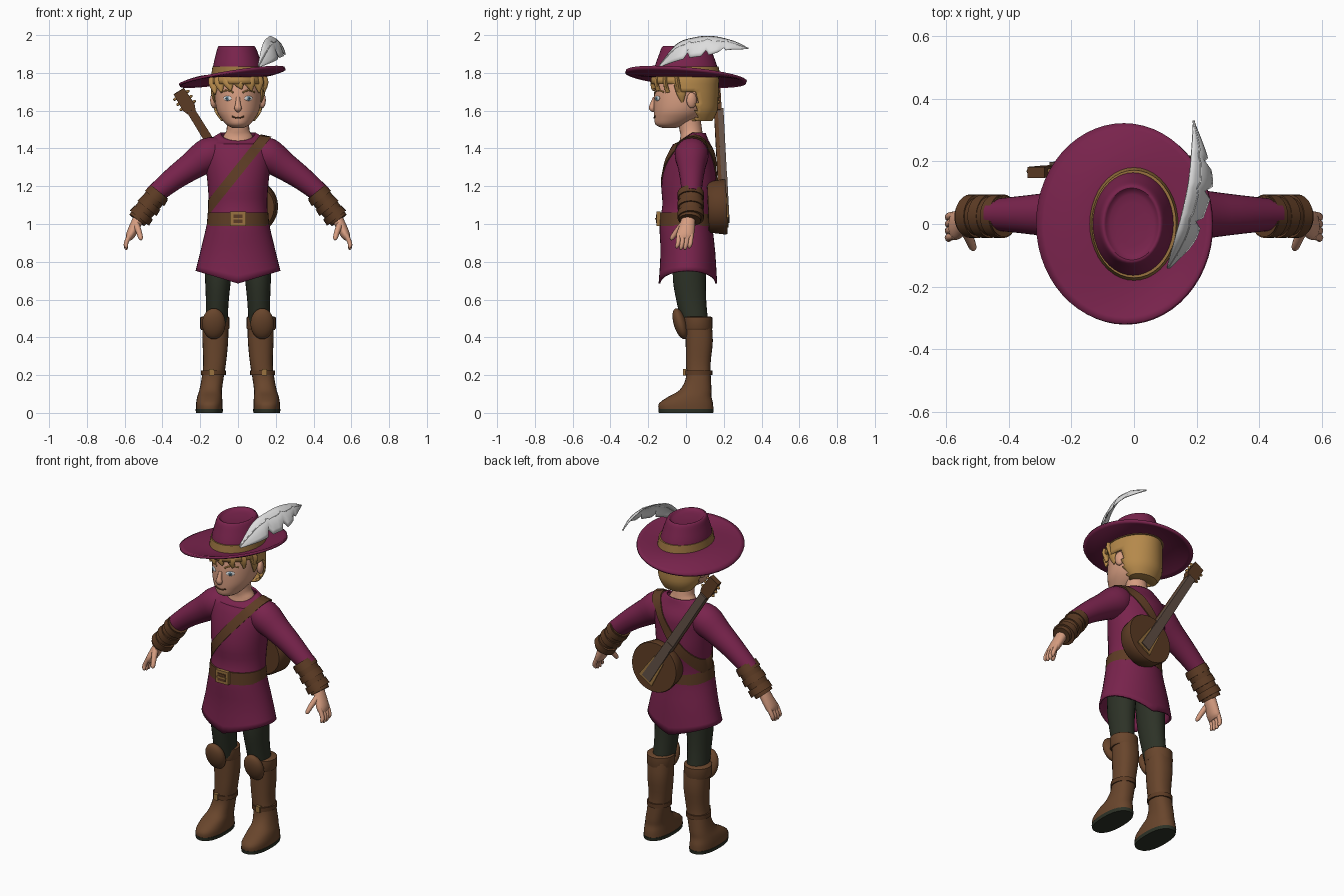
import bpy, bmesh, math
from math import sin, cos, pi
from mathutils import Vector, Matrix
from mathutils.bvhtree import BVHTree

cube = bpy.data.objects.get("Cube")
if cube:
    bpy.data.objects.remove(cube)


def material(name, r, g, b):
    m = bpy.data.materials.new(name)
    m.use_nodes = True
    m.diffuse_color = (r, g, b, 1)
    m.node_tree.nodes["Principled BSDF"].inputs["Base Color"].default_value = (r, g, b, 1)
    return m


PLUM = material("plum cloth", .19, .017, .073)
SKIN = material("skin", .68, .34, .22)
HAIR = material("blond hair", .46, .25, .07)
LEATHER = material("dark leather", .11, .045, .018)
BOOT = material("boot leather", .14, .06, .025)
GREEN = material("dark green cloth", .026, .032, .02)
TAN = material("tan trim", .32, .17, .05)
WHITE = material("feather white", .72, .72, .72)
WOOD = material("grey wood", .12, .08, .06)
BLUE = material("iris blue", .1, .2, .28)
made = []


def finish(bm, name, mat, solid=0):
    bmesh.ops.recalc_face_normals(bm, faces=bm.faces)
    mesh = bpy.data.meshes.new(name)
    bm.to_mesh(mesh)
    bm.free()
    mesh.materials.append(mat)
    ob = bpy.data.objects.new(name, mesh)
    bpy.context.collection.objects.link(ob)
    if solid:
        mod = ob.modifiers.new("thickness", "SOLIDIFY")
        mod.thickness, mod.offset = solid, 0
    made.append(ob)
    return ob


def smooth_rows(rows, sub):
    """Catmull-Rom interpolation of equal-length rows."""
    rows = [Vector(r) for r in rows]
    out = []
    for i in range(len(rows) - 1):
        a, b, c = rows[max(i - 1, 0)], rows[i], rows[i + 1]
        d = rows[min(i + 2, len(rows) - 1)]
        for k in range(sub):
            t = k / sub
            out.append(b + (c - a) * t / 2 + (a * 2 - b * 5 + c * 4 - d) * t * t / 2
                       + (b * 3 - a - c * 3 + d) * t ** 3 / 2)
    return out + [rows[-1]]


def bridge(bm, rings, closed=True):
    for low, high in zip(rings, rings[1:]):
        n = len(low)
        for i in range(n if closed else n - 1):
            j = (i + 1) % n
            bm.faces.new((low[i], low[j], high[j], high[i]))


def tube(name, rows, mat, sub=3, n=24, axis=None, ref=(0, 1, 0), caps=True,
         power=1, edit=None, solid=0):
    """Loft of rows (x, y, z, radius a, radius b); axis fixes the ring normal."""
    rows = smooth_rows([r if len(r) > 4 else (*r, r[-1]) for r in rows], sub)
    bm, rings = bmesh.new(), []
    for i, r in enumerate(rows):
        c = Vector(r[:3])
        t = axis or Vector(rows[min(i + 1, len(rows) - 1)][:3]) - Vector(rows[max(i - 1, 0)][:3])
        a = Vector(ref).cross(Vector(t)).normalized()
        b = Vector(t).cross(a).normalized()
        ring = []
        for k in range(n):
            u, v = cos(2 * pi * k / n), sin(2 * pi * k / n)
            u, v = (math.copysign(abs(q) ** power, q) for q in (u, v))
            ring.append(bm.verts.new(c + a * u * max(r[3], .001) + b * v * max(r[4], .001)))
        rings.append(ring)
    bridge(bm, rings)
    if caps:
        bm.faces.new(rings[0])
        bm.faces.new(rings[-1])
    if edit:
        edit(bm)
    return finish(bm, name, mat, solid)


def ball(name, loc, size, mat, rot=Matrix()):
    bm = bmesh.new()
    m = Matrix.Translation(loc) @ rot @ Matrix.Diagonal((*size, 1))
    bmesh.ops.create_uvsphere(bm, u_segments=20, v_segments=12, radius=1, matrix=m)
    return finish(bm, name, mat)


def plate(name, outline, y, depth, mat):
    """Prism of an x-z outline, extruded from y towards the back."""
    bm = bmesh.new()
    rings = [[bm.verts.new((x, v, z)) for x, z in outline] for v in (y, y + depth)]
    bridge(bm, rings)
    for ring in rings:
        bm.faces.new(ring)
    return finish(bm, name, mat)


def rect(x, z, w, h):
    return [(x - w, z - h), (x + w, z - h), (x + w, z + h), (x - w, z + h)]


def tree_of(*obs):
    verts, polys = [], []
    for ob in obs:
        base = len(verts)
        verts += [v.co.copy() for v in ob.data.vertices]
        polys += [[base + i for i in p.vertices] for p in ob.data.polygons]
    return BVHTree.FromPolygons(verts, polys)


def front(tree, x, z):
    return tree.ray_cast(Vector((x, -1, z)), Vector((0, 1, 0)))[:2]


# Tunic with pointed hem and dipped neckline
def shape_tunic(bm):
    for v in bm.verts:
        x, y, z = v.co
        if z < .85:
            v.co.z += (.85 - z) / .13 * (abs(x) * .3 - .035)
        elif z > 1.42:
            v.co.z -= (z - 1.42) * max(0, .035 - y) * 11


Z = (0, 0, 1)
tunic = tube("tunic", [(0, .01, .72, .22, .15), (0, .01, .85, .195, .14), (0, 0, 1, .16, .135),
                       (0, .01, 1.1, .15, .13), (0, .015, 1.2, .155, .14), (0, .02, 1.3, .165, .13),
                       (0, .03, 1.38, .17, .115), (0, .03, 1.44, .15, .085), (0, .035, 1.48, .09, .065)],
             PLUM, n=40, axis=Z, caps=False, edit=shape_tunic, solid=.01)
tube("neck", [(0, .02, 1.38, .09, .07), (0, .03, 1.46, .08, .06), (0, .025, 1.5, .06, .06),
              (0, .01, 1.6, .06, .06)], SKIN, axis=Z)
sleeves = []

# Limbs, mirrored left and right
for s, side in ((1, "left"), (-1, "right")):
    def limb(name, rows, mat, **kw):
        return tube(side + "_" + name, [(r[0] * s, *r[1:]) for r in rows], mat, **kw)

    sleeves.append(limb("sleeve", [(.07, .03, 1.4, .06), (.15, .03, 1.37, .09), (.24, .03, 1.31, .075),
                                   (.34, .03, 1.24, .062), (.45, .03, 1.15, .05)], PLUM))
    limb("bracer", [(.415, .025, 1.17, .058, .066), (.48, .025, 1.09, .055, .062),
                    (.535, .02, 1.02, .05, .058)], LEATHER)
    for k in range(3):
        x, z = .43 + k * .04, 1.15 - k * .052
        limb("bracer_band", [(x - .012, .025, z + .015, .06, .07), (x + .012, .025, z - .015, .065, .07)],
             LEATHER, sub=1)
    limb("palm", [(.52, .015, 1.04, .03, .035), (.55, .005, .98, .028, .042), (.57, -.005, .94, .024, .046),
                  (.58, -.005, .92, .015, .04)], SKIN)
    for k in range(4):
        y = .028 - k * .022
        tip = .86 + .008 * abs(k - 1.5)
        limb("finger", [(.572, y, .945, .013), (.592, y - .004, .9, .012), (.592, y - .01, tip + .01, .01),
                        (.588, y - .012, tip, .004)], SKIN, n=10)
    limb("thumb", [(.54, -.015, 1, .018), (.525, -.05, .96, .015), (.515, -.075, .925, .012),
                   (.515, -.08, .915, .004)], SKIN, n=10)
    limb("trouser", [(.1, .02, .84, .08, .09), (.106, .018, .7, .068, .087), (.11, .03, .58, .06, .078),
                     (.115, .05, .46, .058, .07)], GREEN, axis=Z)
    limb("boot", [(.152, 0, .015, .07, .145), (.152, 0, .05, .07, .143), (.15, .02, .085, .066, .115),
                  (.145, .05, .12, .06, .085), (.135, .065, .18, .058, .067), (.124, .065, .26, .06, .065),
                  (.12, .07, .38, .068, .072), (.12, .065, .48, .068, .07)], BOOT, axis=Z, power=.85)
    limb("sole", [(.152, 0, 0, .07, .144), (.152, 0, .02, .073, .147)], GREEN, sub=1, axis=Z, power=.85)
    limb("boot_cuff", [(.123, .062, .44, .072, .074), (.123, .062, .45, .078, .078),
                       (.123, .062, .505, .077, .077), (.123, .062, .51, .07, .07)], BOOT, sub=1, axis=Z)
    limb("ankle_strap", [(.13, .065, .2, .066, .074), (.13, .065, .225, .066, .074)], LEATHER, sub=1, axis=Z)
    plate(side + "_ankle_buckle", rect(.14 * s, .215, .013, .018), -.016, .02, TAN)
    ball(side + "_knee_guard", (.128 * s, -.03, .472), (.062, .035, .085), BOOT, Matrix.Rotation(.3, 4, "X"))

# Belt, buckle and collar seam
tube("belt", [(0, 0, .99, .166, .143), (0, 0, 1.06, .16, .14)], LEATHER, sub=1, n=40, axis=Z)
plate("belt_buckle", rect(0, 1.028, .042, .038), -.156, .02, TAN)
plate("buckle_hole", rect(0, 1.028, .025, .022), -.16, .005, LEATHER)
plate("buckle_pin", rect(0, 1.028, .03, .005), -.163, .005, TAN)
body_tree = tree_of(tunic, *sleeves)
corners = [(-.045, 1.39), (.045, 1.39), (.015, 1.29), (-.015, 1.29), (-.045, 1.39)]
for (ax, az), (bx, bz) in zip(corners, corners[1:]):
    hits = [front(body_tree, ax + (bx - ax) * k / 4, az + (bz - az) * k / 4)[0] for k in range(5)]
    tube("collar_seam", [(*h, .004) for h in hits], PLUM, sub=1, n=6, ref=(0, 1, .1))

# Shoulder strap wrapped around the torso in a slanted plane
up = Vector((.285, 0, .355)).normalized()
across = Vector((up.z, 0, -up.x))
bm, rings = bmesh.new(), []
for k in range(49):
    a = 2 * pi * k / 48
    d = up * cos(a) + Vector((0, 1, 0)) * sin(a)
    edges = []
    for w in (-.026, .026):
        origin = Vector((-.01, .015, 1.27)) + across * w
        hit = body_tree.ray_cast(origin + d * .32, -d)[0] or origin + d * .2
        edges += [hit - d * .005, hit + d * .012]
    rings.append([bm.verts.new(edges[i]) for i in (0, 1, 3, 2)])
bridge(bm, rings)
finish(bm, "shoulder_strap", LEATHER)

# Head and face
head = tube("head", [(0, -.09, 1.507, .025, .03), (0, -.08, 1.525, .06, .08), (0, -.05, 1.56, .09, .118),
                     (0, -.03, 1.6, .112, .14), (0, -.01, 1.66, .122, .16), (0, 0, 1.72, .122, .165),
                     (0, 0, 1.79, .11, .15)], SKIN, n=36, axis=Z)
face = tree_of(head)
tube("nose", [(0, -.165, 1.67, .01), (0, -.176, 1.635, .014), (0, -.18, 1.612, .02, .016),
              (0, -.165, 1.6, .01)], SKIN, n=14)
tube("mouth", [(*front(face, k * .016, 1.562 + .002 * k * k)[0], .004) for k in (-2, -1, 0, 1, 2)],
     LEATHER, n=8, ref=(0, 0, 1))
for s, side in ((1, "left"), (-1, "right")):
    p, normal = front(face, .055 * s, 1.665)
    turn = (normal if normal.y < 0 else -normal).to_track_quat("-Y", "Z").to_matrix().to_4x4()
    ball(side + "_eye", p, (.025, .005, .013), WHITE, turn)
    ball(side + "_iris", p, (.011, .008, .012), BLUE, turn)
    ball(side + "_pupil", p, (.005, .0095, .006), GREEN, turn)
    tube(side + "_eyebrow", [(*front(face, s * x, z)[0], .005) for x, z in
                             ((.025, 1.695), (.055, 1.708), (.088, 1.698))], HAIR, n=8, ref=(0, 0, 1))
    ball(side + "_ear", (.128 * s, .03, 1.655), (.018, .028, .042), SKIN, Matrix.Rotation(.35 * s, 4, "Z"))


# Hair shell cut away around the face, with fringe locks
def cut_hair(bm):
    gone = []
    for f in bm.faces:
        x, y, z = f.calc_center_median()
        limit = -1 if z > 1.745 else -.05 if z > 1.69 else .055
        if y < limit:
            gone.append(f)
    bmesh.ops.delete(bm, geom=gone, context="FACES")


tube("hair", [(0, .075, 1.55, .085, .06), (0, .045, 1.6, .12, .115), (0, .015, 1.66, .134, .15),
              (0, -.005, 1.72, .138, .172), (0, -.005, 1.78, .132, .172), (0, 0, 1.8, .1, .14)],
     HAIR, n=40, axis=Z, edit=cut_hair, solid=.012)
for k in range(7):
    a = (k - 3) * .42
    rim = [(sin(a + q) * r, -cos(a + q) * (r + .038), z, w, .012) for q, r, z, w in
           ((0, .125, 1.78, .03), (.06, .138, 1.745, .028), (.14, .135, 1.715 - .01 * abs(k - 3), .004))]
    tube("fringe_lock", rim, HAIR, n=10)
for s in (1, -1):
    tube("side_lock", [(.125 * s, -.03, 1.74, .015, .035), (.13 * s, -.025, 1.69, .012, .025),
                       (.122 * s, -.02, 1.645, .004, .006)], HAIR, n=12)

# Hat: wavy tilted brim, crown with dent, band
bm, rings = bmesh.new(), []
for k in range(9):
    t = k / 8
    ring = []
    for i in range(56):
        c, d = cos(2 * pi * i / 56), sin(2 * pi * i / 56)
        z = 1.785 + t * t * (.045 * c - .028 * d - .006)
        ring.append(bm.verts.new((-.005 - .025 * t + c * (.12 + .16 * t), d * (.16 + .16 * t), z)))
    rings.append(ring)
bridge(bm, rings)
finish(bm, "hat_brim", PLUM, solid=.014)
tube("hat_crown", [(0, 0, 1.78, .135, .175), (-.003, 0, 1.84, .128, .163), (-.005, 0, 1.9, .112, .142),
                   (-.007, 0, 1.935, .1, .128), (-.007, 0, 1.943, .088, .115), (-.007, 0, 1.93, .07, .095),
                   (-.007, 0, 1.925, .01, .01)], PLUM, n=40, axis=Z)
tube("hat_band", [(0, 0, 1.775, .144, .184), (0, 0, 1.835, .135, .172)], TAN, sub=1, n=40, axis=Z)

# Feather: curved strip between two edges, with notches on the lower edge
top = smooth_rows([(.105, -.14, 1.84), (.13, -.05, 1.95), (.155, .04, 1.985), (.175, .14, 1.993),
                   (.185, .25, 1.968), (.19, .33, 1.93)], 5)
low = smooth_rows([(.115, -.14, 1.83), (.19, -.06, 1.86), (.22, .02, 1.88), (.25, .12, 1.895),
                   (.235, .21, 1.92), (.19, .33, 1.926)], 5)
bm, rings, quill = bmesh.new(), [], []
for i, (a, b) in enumerate(zip(top, low)):
    reach = .72 if i in (9, 14, 19) else 1
    bend = Vector((.1, 0, .08)) * (b - a).length
    row = [a.lerp(b, k / 6 * reach) + bend * sin(pi * k / 6) for k in range(7)]
    quill.append((*row[2], .004))
    rings.append([bm.verts.new(v) for v in row])
bridge(bm, rings, closed=False)
finish(bm, "feather", WHITE, solid=.005)
tube("feather_quill", quill, WHITE, sub=1, n=8, ref=(1, 0, 0))

# Round lute slung on the back, built upright and then tilted
start = len(made)
tube("lute_body", [(0, -.05, 0, .125), (0, -.04, 0, .135), (0, .04, 0, .148), (0, .048, 0, .144)],
     LEATHER, sub=1, n=40, axis=(0, 1, 0), ref=Z)
plate("lute_bridge", [(-.05, -.1), (.05, -.1), (.035, .06), (-.035, .06)], .046, .009, TAN)
plate("lute_strings", [(-.03, -.085), (.03, -.085), (.024, .2), (-.024, .2)], .052, .009, WOOD)
plate("lute_neck", [(-.027, .06), (.027, .06), (.022, .6), (-.022, .6)], .03, .03, WOOD)
plate("lute_neck_back", [(-.026, .1), (.026, .1), (.022, .6), (-.022, .6)], .01, .022, LEATHER)
plate("lute_headstock", [(-.024, .59), (.024, .59), (.036, .62), (.032, .72), (-.032, .72), (-.036, .62)],
      .015, .035, LEATHER)
for k in range(3):
    for s in (1, -1):
        ball("tuning_peg", (.038 * s, .035, .63 + k * .032), (.012, .009, .008), TAN)
pose = Matrix.Translation((.065, .165, 1.09)) @ Matrix.Rotation(-.553, 4, "Y") @ Matrix.Rotation(.045, 4, "X")
for ob in made[start:]:
    ob.matrix_world = pose

# Smooth shading with crisp edges
bpy.ops.object.select_all(action="DESELECT")
for ob in made:
    ob.select_set(True)
bpy.context.view_layer.objects.active = made[0]
bpy.ops.object.shade_smooth_by_angle(angle=math.radians(40))
